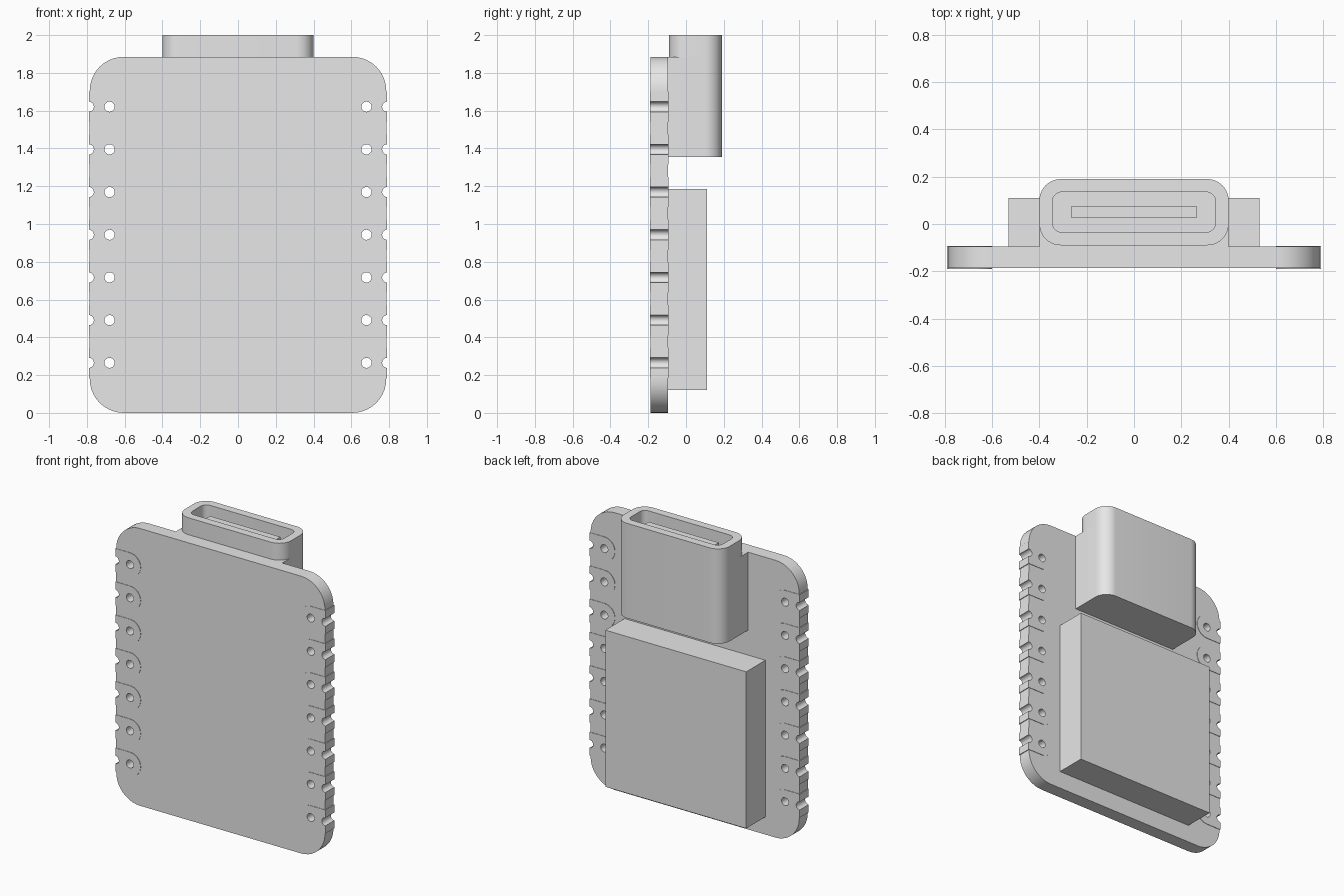
import bpy
import bmesh
from math import sin, cos, pi, radians

cube = bpy.data.objects.get("Cube")
if cube:
    bpy.data.objects.remove(cube, do_unlink=True)

grey = bpy.data.materials.new("light grey")
grey.use_nodes = True
grey.diffuse_color = (0.8, 0.8, 0.8, 1)
grey.node_tree.nodes["Principled BSDF"].inputs["Base Color"].default_value = (0.8, 0.8, 0.8, 1)


def arc(cx, cy, r, start, end, steps=10):
    """Points on an arc, angles in degrees."""
    angles = [radians(start + (end - start) * i / steps) for i in range(steps + 1)]
    return [(cx + r * cos(a), cy + r * sin(a)) for a in angles]


def rounded_rect(x0, x1, y0, y1, r_low, r_high):
    """Rectangle with separate radii for the low and the high corners."""
    points = []
    for cx, cy, r, start in ((x1 - r_high, y1 - r_high, r_high, 0),
                             (x0 + r_high, y1 - r_high, r_high, 90),
                             (x0 + r_low, y0 + r_low, r_low, 180),
                             (x1 - r_low, y0 + r_low, r_low, 270)):
        points += arc(cx, cy, r, start, start + 90) if r else [(cx, cy)]
    return points


def build(name, outlines, low, high, axis):
    """Extrude every outline between low and high along y or z."""
    bm = bmesh.new()
    for outline in outlines:
        rings = []
        for d in (low, high):
            rings.append([bm.verts.new((u, d, v) if axis == "y" else (u, v, d))
                          for u, v in outline])
        bottom, top = rings
        bm.faces.new(bottom)
        bm.faces.new(top)
        for i in range(len(outline)):
            j = (i + 1) % len(outline)
            bm.faces.new((bottom[i], bottom[j], top[j], top[i]))
    bmesh.ops.recalc_face_normals(bm, faces=bm.faces)
    mesh = bpy.data.meshes.new(name)
    bm.to_mesh(mesh)
    bm.free()
    mesh.materials.append(grey)
    obj = bpy.data.objects.new(name, mesh)
    bpy.context.collection.objects.link(obj)
    return obj


def cut(targets, cutter):
    """Subtract the cutter from each target, then remove the cutter."""
    cutter.hide_render = True
    for obj in targets:
        mod = obj.modifiers.new("cut", "BOOLEAN")
        mod.operation = "DIFFERENCE"
        mod.solver = "EXACT"
        mod.object = cutter
        bpy.context.view_layer.update()
        graph = bpy.context.evaluated_depsgraph_get()
        mesh = bpy.data.meshes.new_from_object(obj.evaluated_get(graph))
        obj.modifiers.clear()
        obj.data = mesh
    bpy.data.objects.remove(cutter, do_unlink=True)


# Circuit board
board = build("board", [rounded_rect(-0.785, 0.785, 0, 1.885, 0.18, 0.18)],
              -0.187, -0.096, "y")

# Solder pads wrapping both long edges, with through holes and edge notches
HOLE_X, EDGE_X, HOLE_R, PAD_R = 0.68, 0.79, 0.027, 0.08
pad_shapes, hole_shapes = [], []
for side in (-1, 1):
    for row in range(7):
        z = 0.265 + 0.226 * row
        shape = arc(HOLE_X, z, PAD_R, 90, 270, 16) + [(EDGE_X, z - PAD_R), (EDGE_X, z + PAD_R)]
        pad_shapes.append([(side * x, h) for x, h in shape])
        for x in (HOLE_X, EDGE_X):
            hole_shapes.append(arc(side * x, z, HOLE_R, 0, 360, 20)[:-1])
pads = build("solder_pads", pad_shapes, -0.19, -0.093, "y")
cut([board, pads], build("hole_cutter", hole_shapes, -0.3, 0.0, "y"))

# Module block on the back
module = build("module_block", [rounded_rect(-0.53, 0.53, 0.12, 1.185, 0, 0)],
               -0.096, 0.11, "y")

# Connector: square against the board, fully rounded above it
base = build("connector_base", [rounded_rect(-0.4, 0.4, -0.096, 0.19, 0, 0.09)],
             1.355, 1.885, "z")
collar = build("connector_collar", [rounded_rect(-0.4, 0.4, -0.09, 0.19, 0.09, 0.09)],
               1.885, 2.0, "z")
socket = build("socket_cutter", [rounded_rect(-0.345, 0.345, -0.035, 0.135, 0.04, 0.04)],
               1.46, 2.1, "z")
cut([base, collar], socket)
tongue = build("connector_tongue", [rounded_rect(-0.265, 0.265, 0.025, 0.077, 0, 0)],
               1.45, 1.96, "z")

# Smooth rounded walls, keep edges sharp
for obj in (board, pads, module, base, collar, tongue):
    obj.data.shade_smooth()
    obj.data.set_sharp_from_angle(angle=radians(30))
